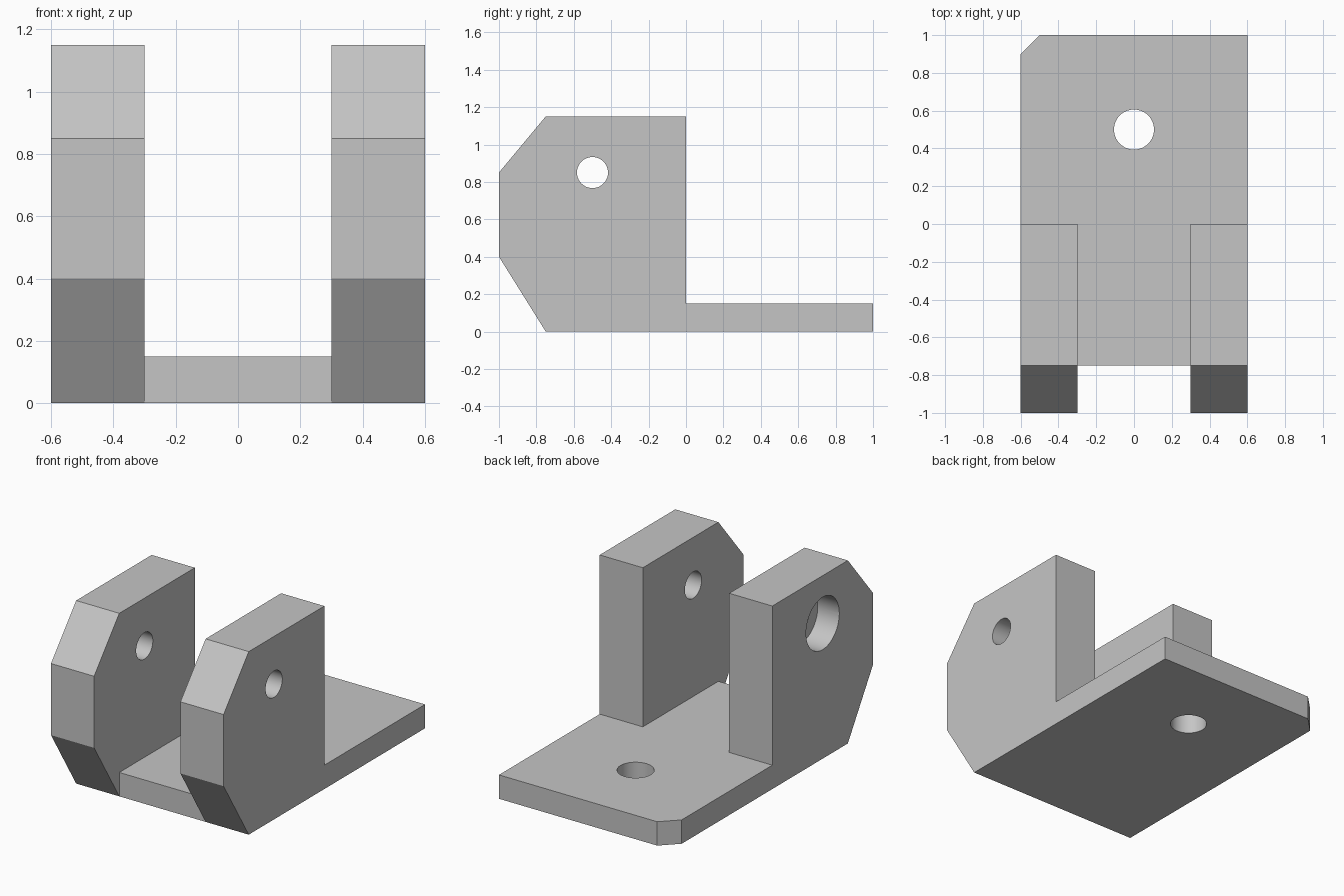
import bpy
import bmesh
from math import radians
from mathutils import Matrix, Vector

default_cube = bpy.data.objects.get("Cube")
if default_cube:
    bpy.data.objects.remove(default_cube, do_unlink=True)

HALF_WIDTH = 0.6
SLOT_HALF = 0.3
BASE_TOP = 0.15
BORE_Y, BORE_Z = -0.5, 0.85

grey = bpy.data.materials.new("light grey")
grey.use_nodes = True
colour = (0.56, 0.56, 0.56, 1)
grey.diffuse_color = colour
grey.node_tree.nodes["Principled BSDF"].inputs["Base Color"].default_value = colour


def new_object(name, bm):
    bmesh.ops.recalc_face_normals(bm, faces=bm.faces)
    mesh = bpy.data.meshes.new(name)
    bm.to_mesh(mesh)
    bm.free()
    mesh.materials.append(grey)
    obj = bpy.data.objects.new(name, mesh)
    bpy.context.collection.objects.link(obj)
    return obj


def prism(name, points, direction):
    """Extrude a flat polygon along a direction."""
    bm = bmesh.new()
    face = bm.faces.new([bm.verts.new(p) for p in points])
    result = bmesh.ops.extrude_face_region(bm, geom=[face])
    verts = [v for v in result["geom"] if isinstance(v, bmesh.types.BMVert)]
    bmesh.ops.translate(bm, verts=verts, vec=Vector(direction))
    return new_object(name, bm)


def drill(name, centre, radius, depth, axis):
    """Round cutter along x or z."""
    bm = bmesh.new()
    turn = Matrix.Rotation(radians(90), 4, "Y") if axis == "x" else Matrix()
    bmesh.ops.create_cone(bm, cap_ends=True, segments=64, radius1=radius,
                          radius2=radius, depth=depth,
                          matrix=Matrix.Translation(centre) @ turn)
    return new_object(name, bm)


# Side silhouette across the full width: tall lugs and flat rear base
side = [(-0.75, 0), (1, 0), (1, BASE_TOP), (0, BASE_TOP),
        (0, 1.15), (-0.75, 1.15), (-1, 0.85), (-1, 0.4)]
bracket = prism("clevis_bracket", [(-HALF_WIDTH, y, z) for y, z in side],
                (2 * HALF_WIDTH, 0, 0))

# Slot between the lugs, stepping down in front of the base
slot = [(-1.2, -0.2), (-0.75, -0.2), (-0.75, BASE_TOP),
        (0.1, BASE_TOP), (0.1, 1.4), (-1.2, 1.4)]
cutters = [
    prism("slot_cutter", [(-SLOT_HALF, y, z) for y, z in slot],
          (2 * SLOT_HALF, 0, 0)),
    # Clipped rear corner of the base
    prism("corner_cutter", [(-0.7, 0.8, -0.1), (-0.4, 1.1, -0.1),
                            (-0.7, 1.1, -0.1)], (0, 0, 0.4)),
    # Pin holes, counterbore on the right lug, and base mounting hole
    drill("pin_hole_cutter", (0, BORE_Y, BORE_Z), 0.083, 2, "x"),
    drill("counterbore_cutter", (-HALF_WIDTH, BORE_Y, BORE_Z), 0.165, 0.3, "x"),
    drill("base_hole_cutter", (0, 0.5, 0), 0.106, 1, "z"),
]

bpy.ops.object.select_all(action="DESELECT")
bpy.context.view_layer.objects.active = bracket
bracket.select_set(True)
for cutter in cutters:
    cutter.hide_render = True
    cut = bracket.modifiers.new(cutter.name, "BOOLEAN")
    cut.operation = "DIFFERENCE"
    cut.solver = "EXACT"
    cut.object = cutter
    bpy.ops.object.modifier_apply(modifier=cut.name)
    bpy.data.objects.remove(cutter, do_unlink=True)

bpy.ops.object.shade_smooth_by_angle(angle=radians(30))
